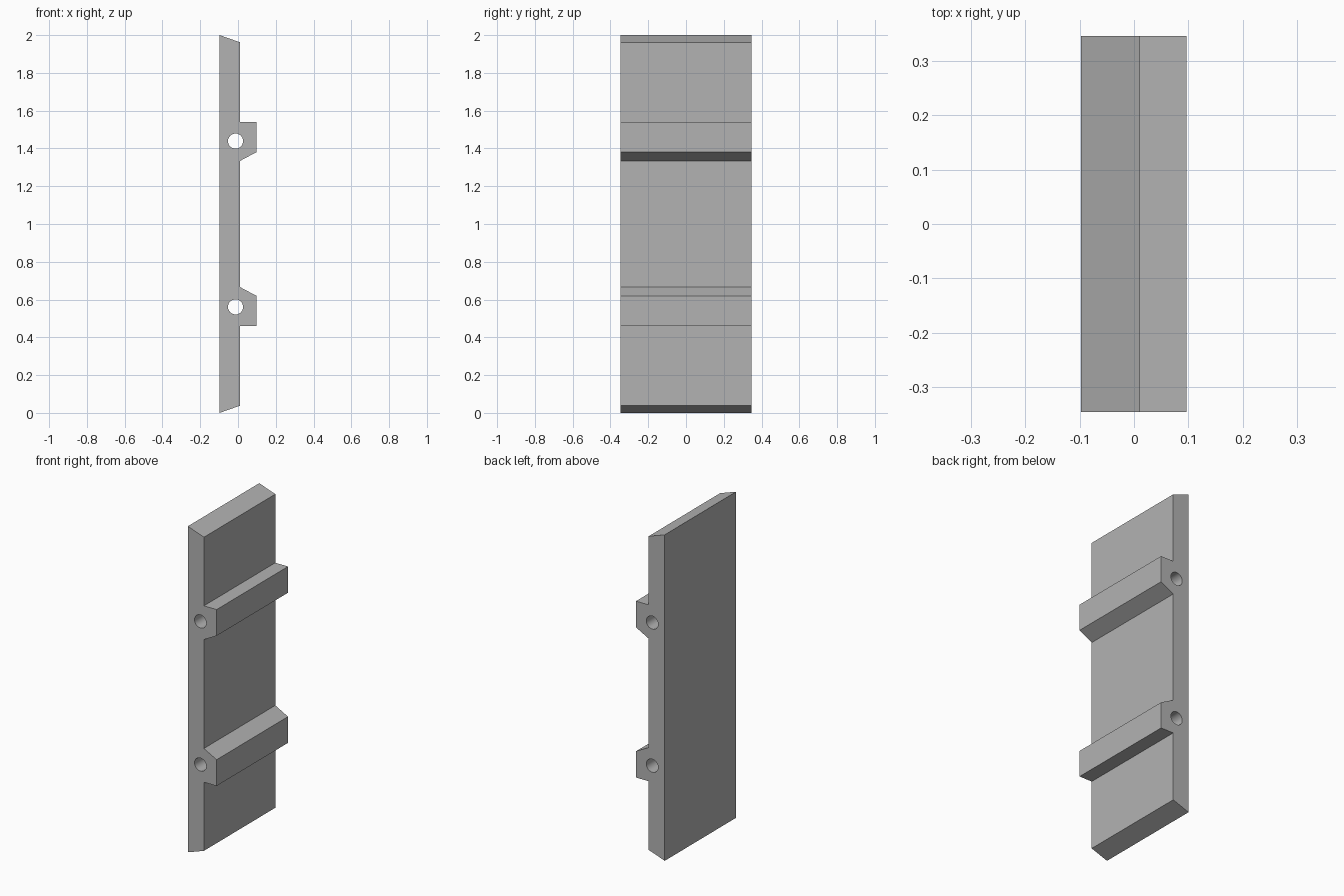
import bpy
import bmesh
from math import pi, radians

cube = bpy.data.objects.get("Cube")
if cube:
    bpy.data.objects.remove(cube, do_unlink=True)

HALF_DEPTH = 0.346
HEIGHT = 2.0
BACK, FACE, RIB = -0.098, 0.011, 0.097
HOLE_X, HOLE_Z, HOLE_R = -0.013, 0.561, 0.04

grey = bpy.data.materials.new("plain grey")
grey.use_nodes = True
colour = (0.45, 0.45, 0.45, 1)
grey.diffuse_color = colour
grey.node_tree.nodes["Principled BSDF"].inputs["Base Color"].default_value = colour

# Lower half of the side profile, mirrored in height for the upper half
lower = [(BACK, 0), (FACE, 0.038), (FACE, 0.459), (RIB, 0.459),
         (RIB, 0.62), (FACE, 0.666)]
profile = lower + [(x, HEIGHT - z) for x, z in reversed(lower)]

# Ribbed panel: the profile extruded through the depth
bm = bmesh.new()
section = bm.faces.new([bm.verts.new((x, -HALF_DEPTH, z)) for x, z in profile])
extruded = bmesh.ops.extrude_face_region(bm, geom=[section], use_keep_orig=True)
moved = [g for g in extruded["geom"] if isinstance(g, bmesh.types.BMVert)]
bmesh.ops.translate(bm, verts=moved, vec=(0, 2 * HALF_DEPTH, 0))
bmesh.ops.recalc_face_normals(bm, faces=bm.faces)
mesh = bpy.data.meshes.new("ribbed_panel")
bm.to_mesh(mesh)
bm.free()
mesh.materials.append(grey)
panel = bpy.data.objects.new("ribbed_panel", mesh)
bpy.context.collection.objects.link(panel)


def bore(z):
    """Cut a round hole through the whole depth at height z."""
    bpy.ops.mesh.primitive_cylinder_add(
        vertices=32, radius=HOLE_R, depth=3 * HALF_DEPTH,
        location=(HOLE_X, 0, z), rotation=(pi / 2, 0, 0))
    cutter = bpy.context.object
    cutter.name = "hole_cutter"
    cutter.hide_render = True
    cutter.data.materials.append(grey)
    cut = panel.modifiers.new("hole", "BOOLEAN")
    cut.operation = "DIFFERENCE"
    cut.solver = "EXACT"
    cut.object = cutter
    bpy.context.view_layer.objects.active = panel
    bpy.ops.object.modifier_apply(modifier=cut.name)
    bpy.data.objects.remove(cutter, do_unlink=True)


# Rod holes behind each rib
for z in (HOLE_Z, HEIGHT - HOLE_Z):
    bore(z)

bpy.ops.object.select_all(action="DESELECT")
panel.select_set(True)
bpy.context.view_layer.objects.active = panel
bpy.ops.object.shade_smooth_by_angle(angle=radians(30))
